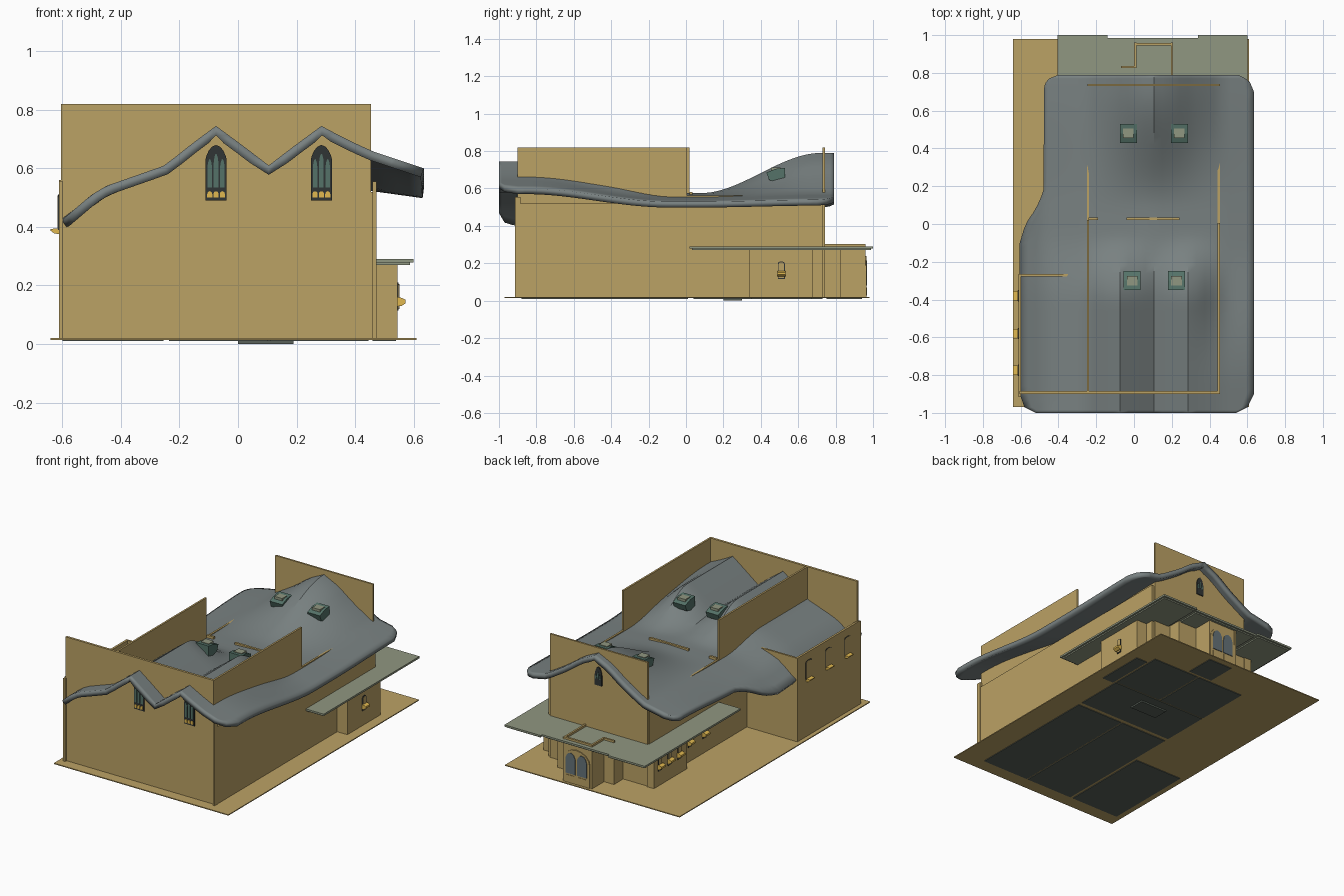
import bpy, bmesh, math

if "Cube" in bpy.data.objects:
    bpy.data.objects.remove(bpy.data.objects["Cube"])


def material(name, rgb):
    m = bpy.data.materials.new(name)
    m.diffuse_color = (*rgb, 1)
    m.use_nodes = True
    m.node_tree.nodes["Principled BSDF"].inputs["Base Color"].default_value = m.diffuse_color
    return m


TAN = material("plaster", (0.50, 0.36, 0.13))
ROOF = material("roof_grey", (0.19, 0.22, 0.22))
SLAB = material("slab_green", (0.28, 0.31, 0.22))
FLOOR = material("floor_dark", (0.10, 0.12, 0.10))
GLASS = material("glass_green", (0.09, 0.17, 0.14))
DARK = material("frame_dark", (0.03, 0.035, 0.035))
GOLD = material("gold", (0.75, 0.48, 0.08))
BLUE = material("door_panel", (0.13, 0.17, 0.19))


def make(name, verts, faces, mat):
    me = bpy.data.meshes.new(name)
    me.from_pydata(verts, [], faces)
    bm = bmesh.new()
    bm.from_mesh(me)
    bmesh.ops.recalc_face_normals(bm, faces=bm.faces)
    bm.to_mesh(me)
    bm.free()
    me.materials.append(mat)
    ob = bpy.data.objects.new(name, me)
    bpy.context.collection.objects.link(ob)
    return ob


def box(name, x0, x1, y0, y1, z0, z1, mat=TAN):
    v = [(x, y, z) for x in (x0, x1) for y in (y0, y1) for z in (z0, z1)]
    f = [(0, 1, 3, 2), (4, 6, 7, 5), (0, 4, 5, 1), (2, 3, 7, 6), (0, 2, 6, 4), (1, 5, 7, 3)]
    return make(name, v, f, mat)


def prism(name, pts, place, mat):
    """Extrude a 2D outline; place(a, b, d) maps it into space for depth d = 0 or 1."""
    n = len(pts)
    v = [place(a, b, d) for d in (0, 1) for a, b in pts]
    f = [tuple(range(n)), tuple(range(n, 2 * n))]
    f += [(i, (i + 1) % n, n + (i + 1) % n, n + i) for i in range(n)]
    return make(name, v, f, mat)


def arch(w, z0, z1, rise, c=0.0, power=1.0):
    """Arched outline: straight jambs with a curved top."""
    top = [(c + w / 2 * math.cos(t), z1 - rise + rise * math.sin(t) ** power)
           for t in [math.pi * i / 8 for i in range(9)]]
    return [(c - w / 2, z0), (c + w / 2, z0)] + top


def sample(table, x):
    if x <= table[0][0]:
        return table[0][1]
    for (a, p), (b, q) in zip(table, table[1:]):
        if x <= b:
            return p + (q - p) * (x - a) / (b - a)
    return table[-1][1]


def smooth(a, b, t):
    t = min(max((t - a) / (b - a), 0), 1)
    return t * t * (3 - 2 * t)


# Roof sections: twin gable in front, flat saddle, single gable behind
FRONT = [(-.6, .425), (-.5, .51), (-.45, .54), (-.25, .61), (-.15, .69), (-.075, .745), (.02, .675),
         (.105, .61), (.19, .675), (.285, .745), (.36, .705), (.455, .66), (.635, .60)]
MIDDLE = [(-.6, .41), (-.48, .50), (-.25, .56), (.105, .575), (.455, .555), (.635, .53)]
BACK = [(-.6, .50), (-.48, .53), (-.25, .575), (-.1, .665), (.0, .74), (.105, .79),
        (.21, .74), (.31, .665), (.455, .575), (.635, .54)]
LEFT = [(-1, -.52), (-.97, -.58), (-.9, -.605), (-.1, -.605), (0, -.575), (.08, -.52),
        (.17, -.48), (.74, -.475), (.77, -.45), (.79, -.40)]
RIGHT = [(-1, .54), (-.97, .60), (-.9, .635), (.7, .635), (.76, .61), (.79, .55)]


def roof_z(x, y):
    m = sample(MIDDLE, x)
    wide = smooth(.30, .52, x)
    f = (1 - smooth(-.42, -.05, y)) * (1 - wide) + (1 - smooth(-.85, -.1, y)) * wide
    b = smooth(.08, .72, y)
    return m + f * (sample(FRONT, x) - m) + b * (sample(BACK, x) - m)


# Roof shell
cols = [-.345 + .045 * i for i in range(20)]
ys = [-1, -.985, -.97, -.93, -.9] + [-.86 + .04 * i for i in range(40)] + [.73, .75, .77, .79]
verts = []
for y in ys:
    l, r = sample(LEFT, y), sample(RIGHT, y)
    xs = [l + (cols[0] - l) * i / 6 for i in range(6)] + cols
    xs += [cols[-1] + (r - cols[-1]) * i / 3 for i in range(1, 4)]
    verts += [(x, y, roof_z(x, y)) for x in xs]
n = len(xs)
faces = [(j * n + i, j * n + i + 1, (j + 1) * n + i + 1, (j + 1) * n + i)
         for j in range(len(ys) - 1) for i in range(n - 1)]
roof = make("roof", verts, faces, ROOF)
for p in roof.data.polygons:
    if p.normal.z < 0:
        p.flip()
sol = roof.modifiers.new("thickness", "SOLIDIFY")
sol.thickness = .032
sol.offset = -1
bpy.context.view_layer.objects.active = roof
roof.select_set(True)
bpy.ops.object.shade_smooth_by_angle(angle=math.radians(30))

# Roof dormers with a sloping glazed end; s is the direction they face
for x, y, s, z in [(-.01, -.30, 1, .715), (.225, -.30, 1, .715), (-.03, .48, -1, .705), (.24, .48, -1, .705)]:
    side = [(-.05, z - .08), (.035, z - .06), (.05, z - .02), (0, z), (-.05, z + .005)]
    prism("dormer", side, lambda a, b, d, x=x, y=y, s=s: (x - .045 + .09 * d, y + s * a, b), GLASS)
    box("dormer_light", x - .028, x + .028, y - .025, y + .025, z - .03, z + .006, SLAB)

# Ground plate, floors and front step
box("ground", -.64, .61, -.97, .98, .014, .02)
for x0, x1, y0, y1 in [(-.235, .1, -.88, .01), (.11, .445, -.88, .01), (-.6, -.255, -.88, -.28),
                       (-.235, .445, .04, .36), (-.235, .1, .37, .73), (.11, .445, .37, .73),
                       (.46, .54, .35, .67), (.02, .19, .75, .94)]:
    box("floor", x0, x1, y0, y1, .010, .022, FLOOR)
box("step", 0, .19, .2, .3, 0, .012, FLOOR)

# Main walls
T = .012
box("front_wall", -.605, .455, -.9, -.885, .02, .82)
box("right_tall_wall", .443, .455, -.885, .005, .02, .82)
box("left_tall_wall", -.25, -.238, -.885, .02, .02, .82)
box("back_wall", -.245, .455, .73, .742, .02, .82)
box("right_outer_wall", .455, .472, -.9, .73, .02, .52)
box("right_back_wall", .443, .455, .005, .73, .02, .562)
box("left_back_wall", -.25, -.238, .02, .73, .02, .565)
box("cross_wall_a", -.24, -.19, .02, .034, .02, .578)
box("cross_wall_b", -.04, .24, .02, .034, .02, .582)
box("cross_wall_c", -.19, .45, .022, .032, .02, .54)
box("annex_left_wall", -.612, -.598, -.9, -.265, .02, .56)
box("annex_back_wall", -.612, -.24, -.277, -.265, .02, .56)
for x in (-.612, .46):
    box("corner_post", x, x + .014, -.915, -.885, .02, .555)

# Ground floor bays and entrance porch
box("right_bay", .455, .545, .34, .68, .02, .275)
box("left_bay", -.295, -.245, .41, .75, .02, .275)
box("porch_left_wall", 0, .012, .83, .96, .02, .303)
box("porch_return", -.07, .012, .825, .837, .02, .303)
box("porch_right_wall", .195, .207, .74, .96, .02, .303)
box("porch_front", 0, .207, .945, .958, .02, .303)
box("porch_side", -.07, -.058, .74, .837, .02, .275)
box("porch_right_room", .207, .34, .74, .83, .02, .275)

# Flat canopy
for x0, x1, y1 in [(-.405, -.14, 1.0), (-.14, .34, .985), (.34, .6, 1.0)]:
    box("canopy", x0, x1, .02, y1, .278, .29, SLAB)
    box("canopy_lip", x0 + .012, x1 - .012, .032, y1 - .012, .27, .278, SLAB)

# Arched double door
prism("door_frame", arch(.19, .02, .24, .08, .11), lambda a, b, d: (a, .956 + .008 * d, b), TAN)
for x in (.069, .151):
    prism("door_leaf", arch(.07, .08, .215, .05, x), lambda a, b, d: (a, .962 + .006 * d, b), BLUE)
    box("door_bottom_panel", x - .033, x + .033, .962, .967, .028, .07, TAN)

# Pointed gable windows
for cx, y, s, w, z0, z1 in [(-.075, -.9, -1, .072, .49, .68), (.285, -.9, -1, .072, .49, .68),
                            (.105, .742, 1, .05, .58, .70)]:
    put = lambda k, t: (lambda a, b, d: (a, y + s * (k + t * d), b))
    prism("gable_window", arch(w, z0, z1, .05, cx, 1.5), put(0, .006), DARK)
    for o in (-.3, 0, .3):
        prism("gable_pane", arch(w * .22, z0 + .045, z1 - .03 - abs(o) * .06, .03, cx + o * w, 1.5),
              put(.006, .003), GLASS)
    if s < 0:
        for o in (-.3, 0, .3):
            prism("gable_sill", arch(w * .24, z0 + .01, z0 + .032, .01, cx + o * w), put(.006, .005), GOLD)

# Side windows with projecting flower boxes
tray = [(0, .0), (.5, .0), (1, .02), (1, .045), (.4, .06), (0, .06)]


def side_window(x, s, y, w, z0, z1, tz, out):
    prism("side_window", arch(w, z0, z1, w * .3, y), lambda a, b, d: (x + s * .004 * d, a, b), DARK)
    prism("side_window_pane", arch(w * .8, z0 + .005, z1 - .005, w * .25, y),
          lambda a, b, d: (x + s * (.003 + .003 * d), a, b), TAN)
    prism("window_box", tray, lambda a, b, d: (x + s * a * out, y + w * .6 * (2 * d - 1), tz + b * (z1 - z0) * 5), GOLD)


side_window(.545, 1, .51, .036, .115, .21, .13, .028)
for y in (.69, .59, .49):
    side_window(-.295, -1, y, .036, .115, .21, .13, .028)
for y in (.32, .17):
    side_window(-.25, -1, y, .036, .115, .21, .13, .028)
for y in (-.38, -.58, -.775):
    prism("annex_window", arch(.06, .39, .51, .01, y), lambda a, b, d: (-.612 - .003 * d, a, b), DARK)
    prism("annex_pane", arch(.054, .39, .507, .01, y), lambda a, b, d: (-.614 - .002 * d, a, b), TAN)
    prism("annex_flower_box", [(0, .375), (.018, .378), (.03, .387), (.03, .393), (0, .396)],
          lambda a, b, d, y=y: (-.61 - a, y - .025 + .05 * d, b), GOLD)
